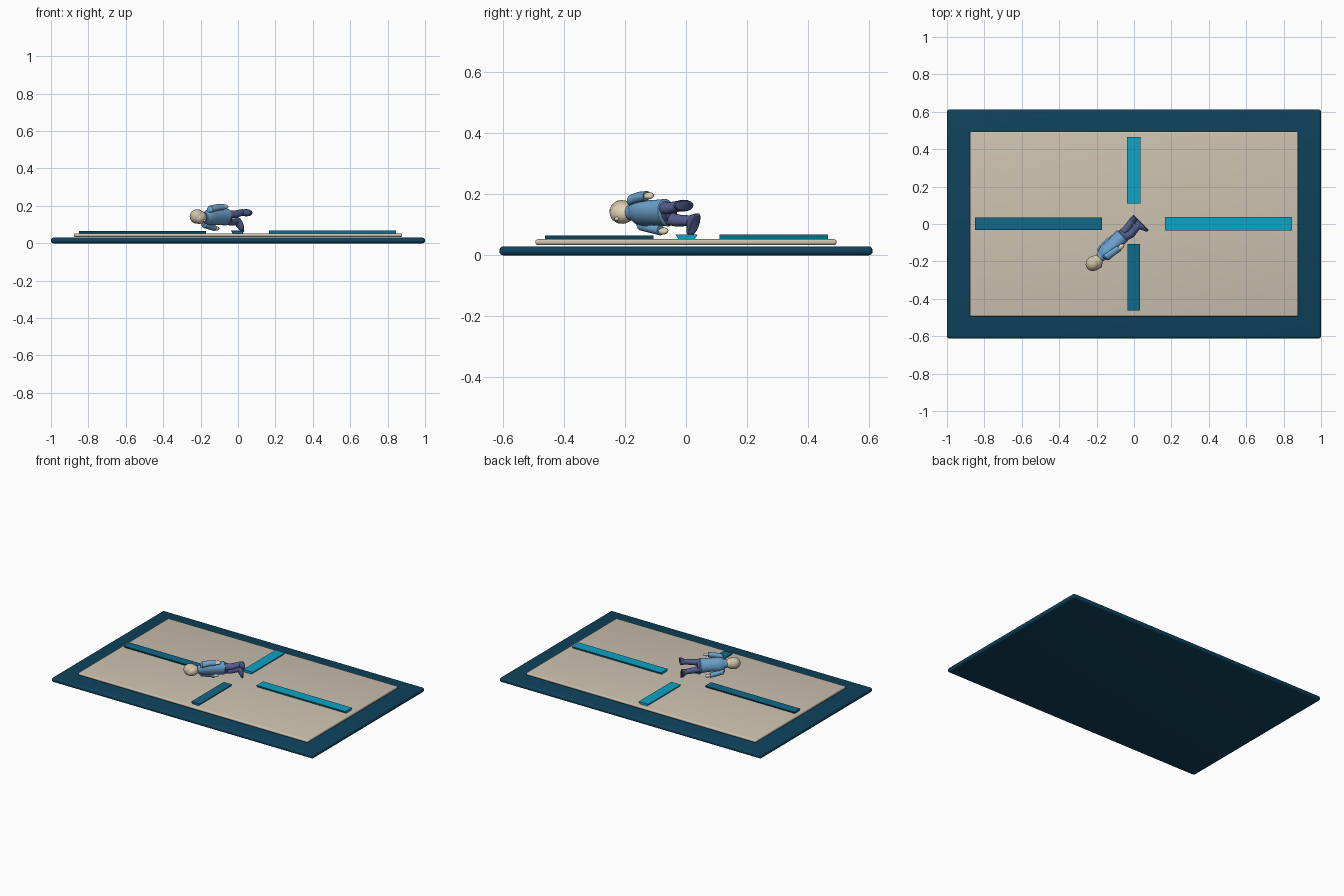
import bpy, bmesh, math
from mathutils import Matrix, Vector

cube = bpy.data.objects.get("Cube")
if cube:
    bpy.data.objects.remove(cube, do_unlink=True)


def material(name, rgb):
    lin = [((c / 255 + 0.055) / 1.055) ** 2.4 for c in rgb] + [1]
    m = bpy.data.materials.new(name)
    m.use_nodes = True
    m.diffuse_color = lin
    m.node_tree.nodes["Principled BSDF"].inputs["Base Color"].default_value = lin
    return m


navy = material("navy", (14, 66, 92))
sand = material("sand", (204, 194, 176))
teal = material("deep teal", (17, 104, 138))
cyan = material("bright cyan", (14, 164, 198))
jacket_blue = material("jacket blue", (108, 162, 205))
trouser_blue = material("trouser blue", (84, 94, 142))
shoe_blue = material("shoe blue", (72, 82, 126))
skin = material("pale skin", (226, 211, 180))
hair = material("light hair", (205, 193, 168))


def finish(name, bm, mats, smooth=True):
    bmesh.ops.recalc_face_normals(bm, faces=bm.faces)
    mesh = bpy.data.meshes.new(name)
    bm.to_mesh(mesh)
    bm.free()
    ob = bpy.data.objects.new(name, mesh)
    bpy.context.collection.objects.link(ob)
    for m in mats:
        mesh.materials.append(m)
    if smooth:
        bpy.ops.object.select_all(action="DESELECT")
        bpy.context.view_layer.objects.active = ob
        ob.select_set(True)
        bpy.ops.object.shade_smooth_by_angle(angle=math.radians(40))
    return ob


def slab(name, hx, hy, z0, z1, mat):
    """Flat board with small corners and fully rounded rim."""
    bm = bmesh.new()
    bmesh.ops.create_cube(bm, size=1, matrix=Matrix.Translation((0, 0, (z0 + z1) / 2))
                          @ Matrix.Diagonal((2 * hx, 2 * hy, z1 - z0, 1)))
    bmesh.ops.bevel(bm, geom=bm.edges[:], offset=(z1 - z0) * 0.45, segments=4,
                    profile=0.5, affect="EDGES")
    return finish(name, bm, [mat])


def bar(name, x0, x1, y0, y1, z1, mat):
    """Strip whose long sides lean outward toward the top."""
    bm = bmesh.new()
    z0 = 0.053
    bmesh.ops.create_cube(bm, size=1, matrix=Matrix.Translation(
        ((x0 + x1) / 2, (y0 + y1) / 2, (z0 + z1) / 2))
        @ Matrix.Diagonal((x1 - x0, y1 - y0, z1 - z0, 1)))
    axis = 1 if x1 - x0 > y1 - y0 else 0
    mid = ((x0 + x1) / 2, (y0 + y1) / 2)[axis]
    for v in bm.verts:
        if v.co.z < (z0 + z1) / 2:
            v.co[axis] = mid + (v.co[axis] - mid) * 0.75
    return finish(name, bm, [mat], False)


# Board, inlay and the four strips
slab("base_board", 1.0, 0.612, 0, 0.03, navy)
slab("inlay_panel", 0.878, 0.494, 0.034, 0.053, sand)
bar("right_strip", -0.85, -0.17, -0.031, 0.034, 0.066, teal)
bar("left_strip", 0.165, 0.845, -0.034, 0.038, 0.068, cyan)
bar("back_strip", -0.038, 0.035, 0.11, 0.465, 0.068, cyan)
bar("front_strip", -0.034, 0.031, -0.462, -0.107, 0.066, teal)

# Reclining frame: body axis along the diagonal, resting half on its side
up = Vector((-1, -1, 0)).normalized()
tilt = math.radians(30)
back = Vector((-1, 1, 0)).normalized() * math.cos(tilt) + Vector((0, 0, math.sin(tilt)))
side = back.cross(up)
pose = Matrix((side, back, up)).transposed().to_4x4()
pose.translation = (0, 0, 0.14)


def loft(name, rings, mats, local=Matrix(), n=16, rule=None):
    """Skin ellipses given as (x, y, z, half width, half depth)."""
    bm = bmesh.new()
    loops = []
    for x, y, z, rx, ry in rings:
        loops.append([bm.verts.new((x + rx * math.cos(a), y + ry * math.sin(a), z))
                      for a in (math.tau * i / n for i in range(n))])
    for a, b in zip(loops, loops[1:]):
        for i in range(n):
            bm.faces.new((a[i], a[i - 1], b[i - 1], b[i]))
    bm.faces.new(loops[0])
    bm.faces.new(loops[-1])
    if rule:
        for f in bm.faces:
            f.material_index = rule(f.calc_center_median())
    bm.transform(pose @ local)
    return finish(name, bm, mats)


def ball(name, centre, radii, mats, rule=None):
    rings = [(centre[0], centre[1], centre[2] - radii[2] * math.cos(t),
              radii[0] * math.sin(t), radii[1] * math.sin(t))
             for t in (math.pi * (i + 0.15) / 10.3 for i in range(11))]
    return loft(name, rings, mats, rule=rule)


# Torso, hem and collar
loft("jacket", [(0, 0, 0.085, 0.040, 0.033), (0, 0, 0.09, 0.047, 0.039),
                (0, 0, 0.15, 0.043, 0.036), (0, 0.002, 0.205, 0.047, 0.037),
                (0, 0.002, 0.235, 0.041, 0.031), (0, 0, 0.252, 0.022, 0.02)],
     [jacket_blue], n=20)
loft("collar", [(0, 0.002, 0.238, 0.03, 0.028), (0, 0.002, 0.258, 0.027, 0.026),
                (0, 0.002, 0.258, 0.02, 0.02)], [jacket_blue])
loft("neck", [(0, 0, 0.24, 0.018, 0.018), (0, 0, 0.275, 0.018, 0.018)], [skin])

# Head with hair over the crown and back
ball("head", (0, 0, 0.295), (0.036, 0.039, 0.044), [skin])
ball("hair_cap", (0, 0.006, 0.303), (0.039, 0.039, 0.042), [hair])
ball("nose", (0, -0.039, 0.287), (0.006, 0.008, 0.008), [skin])
loft("hips", [(0, 0, 0.07, 0.034, 0.027), (0, 0, 0.1, 0.039, 0.031)], [trouser_blue])

# Arms and legs, mirrored left and right
for word, s in (("left", 1), ("right", -1)):
    loft(word + "_sleeve", [(s * 0.040, 0.002, 0.242, 0.010, 0.012),
                            (s * 0.047, 0.002, 0.232, 0.018, 0.021),
                            (s * 0.058, 0.002, 0.19, 0.017, 0.019),
                            (s * 0.065, -0.003, 0.148, 0.016, 0.018)], [jacket_blue])
    ball(word + "_hand", (s * 0.067, -0.005, 0.135), (0.011, 0.014, 0.02), [skin])
    step = -0.012 if s > 0 else -0.002
    loft(word + "_leg", [(s * 0.019, 0, 0.1, 0.021, 0.025),
                         (s * 0.026, step - 0.004, 0.05, 0.019, 0.022),
                         (s * 0.033, step + 0.006, -0.012, 0.017, 0.018)], [trouser_blue])
    # Shoe turned outward around the ankle
    turn = Matrix.Translation((s * 0.034, step, 0)) @ Matrix.Rotation(s * 0.5, 4, "Z")
    loft(word + "_shoe", [(0, -0.010, -0.033, 0.016, 0.038), (0, -0.010, -0.03, 0.019, 0.042),
                          (0, -0.009, -0.018, 0.019, 0.040), (0, 0, -0.008, 0.017, 0.027),
                          (0, 0.006, 0, 0.015, 0.018)], [shoe_blue], turn)
